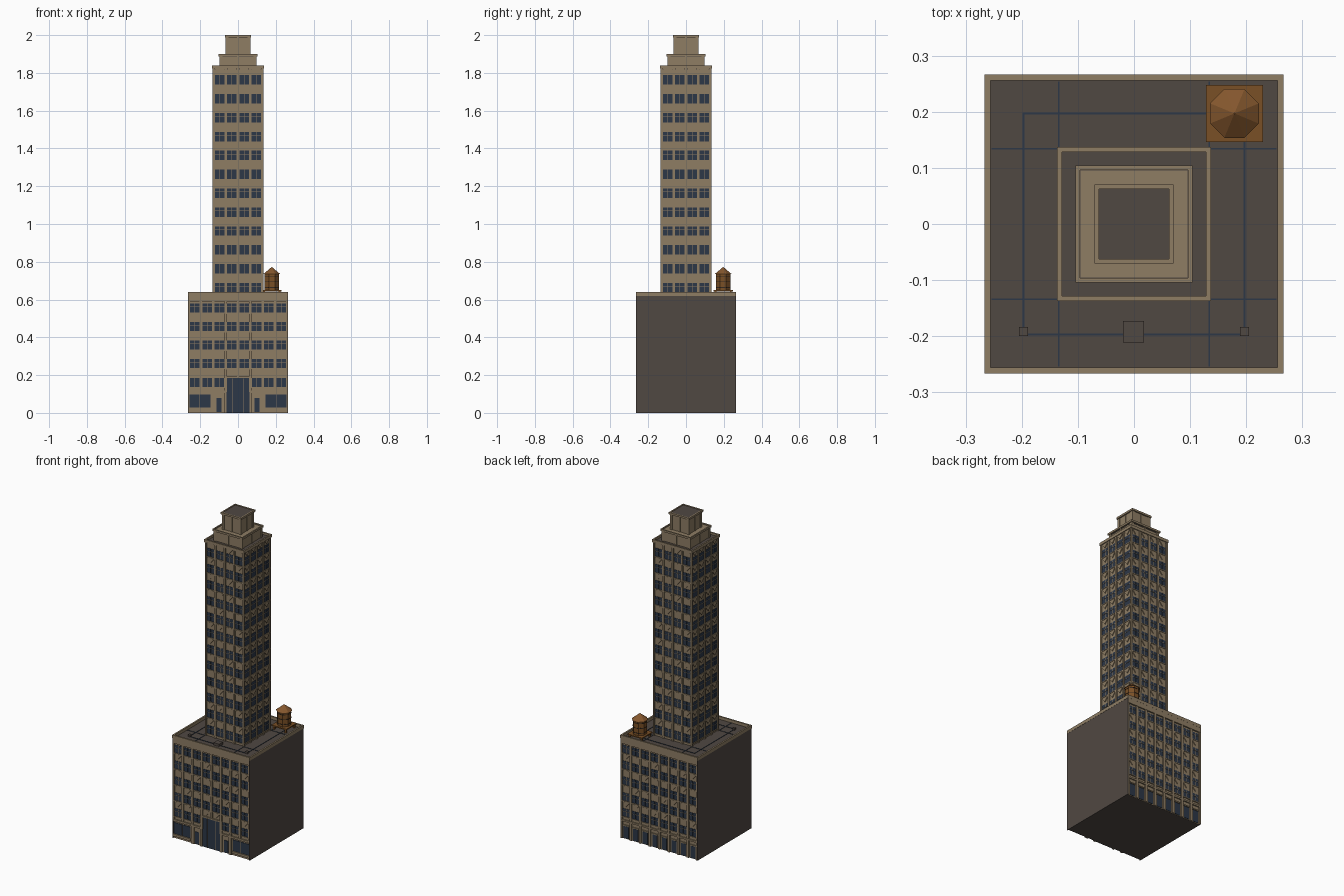
import bpy, bmesh, math
from mathutils import Matrix, Vector

if "Cube" in bpy.data.objects:
    bpy.data.objects.remove(bpy.data.objects["Cube"])


def material(name, rgb):
    m = bpy.data.materials.new(name)
    lin = [((c / 255 + 0.055) / 1.055) ** 2.4 for c in rgb]
    m.diffuse_color = (*lin, 1)
    m.use_nodes = True
    m.node_tree.nodes["Principled BSDF"].inputs["Base Color"].default_value = m.diffuse_color
    return m


STONE = material("tan stone", (142, 125, 100))
DARK = material("dark roofing", (80, 72, 66))
GLASS = material("navy glass", (44, 55, 71))
WOOD = material("brown wood", (122, 80, 38))
SHINGLE = material("light brown wood", (134, 88, 46))
BAND = material("dark iron", (52, 40, 30))


class Part:
    """Collects simple solids into one mesh object."""

    def __init__(self, name, mat):
        self.name, self.mats, self.bm = name, [mat], bmesh.new()

    def box(self, x0, x1, y0, y1, z0, z1, turn=0):
        m = (Matrix.Rotation(turn, 4, 'Z')
             @ Matrix.Translation(((x0 + x1) / 2, (y0 + y1) / 2, (z0 + z1) / 2))
             @ Matrix.Diagonal((x1 - x0, y1 - y0, z1 - z0, 1)))
        bmesh.ops.create_cube(self.bm, size=1, matrix=m)

    def ring(self, outer, inner, z0, z1):
        for k in range(4):
            self.box(-outer, inner, -outer, -inner, z0, z1, k * math.pi / 2)

    def prism(self, pts, y0, y1, turn=0):
        """Extrudes an x/z outline along y."""
        r = Matrix.Rotation(turn, 3, 'Z')
        a = [self.bm.verts.new(r @ Vector((x, y0, z))) for x, z in pts]
        b = [self.bm.verts.new(r @ Vector((x, y1, z))) for x, z in pts]
        self.bm.faces.new(a)
        self.bm.faces.new(b[::-1])
        for i in range(len(pts)):
            j = (i + 1) % len(pts)
            self.bm.faces.new((a[j], a[i], b[i], b[j]))

    def cone(self, x, y, z0, z1, r0, r1, n=8):
        m = Matrix.Translation((x, y, (z0 + z1) / 2)) @ Matrix.Rotation(math.pi / n, 4, 'Z')
        bmesh.ops.create_cone(self.bm, cap_ends=True, segments=n, radius1=r0,
                              radius2=r1, depth=z1 - z0, matrix=m)

    def done(self):
        bmesh.ops.recalc_face_normals(self.bm, faces=self.bm.faces[:])
        me = bpy.data.meshes.new(self.name)
        for m in self.mats:
            me.materials.append(m)
        self.bm.to_mesh(me)
        self.bm.free()
        ob = bpy.data.objects.new(self.name, me)
        bpy.context.collection.objects.link(ob)


def window(glass, trim, x, z, w, h, d, turn):
    """Pair of sashes with a crossbar, a sill and a pointed apron below."""
    for s in (-1, 1):
        c = x + s * w * 0.26
        glass.box(c - w * 0.23, c + w * 0.23, -d - 0.002, -d + 0.004, z, z + h, turn)
    trim.box(x - w / 2, x + w / 2, -d - 0.0035, -d, z + h * 0.62, z + h * 0.66, turn)
    trim.box(x - w / 2, x + w / 2, -d - 0.006, -d, z - 0.005, z, turn)


def apron(trim, x, z, w, d, turn):
    trim.prism([(x - w / 2, z - 0.006), (x + w / 2, z - 0.006), (x, z - 0.036)],
               -d - 0.005, -d, turn)


# Lower block
block = Part("lower_block", STONE)
block.mats.append(DARK)
block.box(-0.262, 0.262, -0.257, 0.257, 0, 0.62)
for f in block.bm.faces:
    f.normal_update()
    f.material_index = 0 if abs(f.normal.y) > 0.5 else 1
block.done()

walls = Part("blank_side_walls", DARK)
for s in (-1, 1):
    walls.box(min(s * 0.261, s * 0.265), max(s * 0.261, s * 0.265), -0.264, 0.264, 0, 0.62)
walls.done()

parapet = Part("lower_parapet", STONE)
parapet.ring(0.266, 0.256, 0.62, 0.64)
for k in (0, math.pi):
    parapet.box(-0.262, 0.262, -0.2655, -0.256, 0.59, 0.622, k)
parapet.done()

# Lower facades, front and back
trim = Part("lower_facade_trim", STONE)
glass = Part("lower_windows", GLASS)
D, P = 0.257, 0.0655
for turn in (0, math.pi):
    front = turn == 0
    for i in range(9):
        x = (i - 4) * P
        z0 = 0.19 if front and i == 4 else 0.11 if front else 0
        hw = 0.0065 if 0 < i < 8 else 0.004
        x = max(-0.258, min(0.258, x))
        out = 0.2655 if i in (3, 5) else 0.264
        trim.box(x - hw, x + hw, -out, -D, z0, 0.592, turn)
    for i in range(8):
        x = (i - 3.5) * P
        for r in range(5):
            if front and r == 0 and i in (3, 4):
                continue
            z = 0.138 + r * 0.0985
            window(glass, trim, x, z, 0.052, 0.048, D, turn)
            if r:
                apron(trim, x, z, 0.052, D, turn)
        if not front:
            glass.box(x - 0.017, x + 0.017, -D - 0.003, -D, 0.004, 0.078, turn)
            trim.box(x - 0.022, x + 0.022, -D - 0.006, -D, 0.08, 0.087, turn)
    if not front:
        trim.box(-0.262, 0.262, -0.2645, -D, 0.108, 0.118, turn)

# Street level at the front
for s in (-1, 1):
    trim.box(s * 0.162 - 0.1, s * 0.162 + 0.1, -0.2645, -D, 0.106, 0.118)
    glass.box(s * 0.202 - 0.056, s * 0.202 + 0.056, -D - 0.003, -D, 0.028, 0.097)
    trim.box(s * 0.202 - 0.059, s * 0.202 + 0.059, -0.264, -D, 0.012, 0.026)
    trim.box(s * 0.202 - 0.001, s * 0.202 + 0.001, -D - 0.005, -D, 0.028, 0.097)
    glass.box(s * 0.101 - 0.014, s * 0.101 + 0.014, -D - 0.003, -D, 0.004, 0.078)
    trim.box(s * 0.128 - 0.01, s * 0.128 + 0.01, -0.264, -D, 0, 0.108)
    trim.box(s * 0.068 - 0.007, s * 0.068 + 0.007, -0.2655, -D, 0, 0.19)
    trim.box(s * 0.03 - 0.001, s * 0.03 + 0.001, -D - 0.005, -D, 0, 0.183)
trim.box(-0.075, 0.075, -0.2655, -D, 0.184, 0.192)
glass.box(-0.061, 0.061, -D - 0.003, -D, 0, 0.184)
trim.done()
glass.done()

# Tower
tower = Part("tower_core", STONE)
tower.box(-0.127, 0.127, -0.127, 0.127, 0.615, 1.824)
tower.done()
trim = Part("tower_trim", STONE)
glass = Part("tower_windows", GLASS)
D, P = 0.127, 0.0645
for k in range(4):
    turn = k * math.pi / 2
    for i in range(5):
        x = (i - 2) * P
        hw = 0.006 if 0 < i < 4 else 0.0045
        trim.box(x - hw, x + hw, -0.134, -D + 0.002, 0.62, 1.826, turn)
    for i in range(4):
        x = (i - 1.5) * P
        for r in range(12):
            z = 0.638 + r * 0.1
            window(glass, trim, x, z, 0.052, 0.05, D, turn)
            if r:
                apron(trim, x, z, 0.052, D, turn)
        apron(trim, x, 1.83, 0.052, D, turn)
trim.ring(0.137, 0.128, 1.822, 1.84)
trim.done()
glass.done()

# Stepped crown with panelled walls
crown = Part("crown_tiers", STONE)
for half, z0, z1 in ((0.099, 1.82, 1.90), (0.065, 1.885, 2.0)):
    crown.box(-half + 0.004, half - 0.004, -half + 0.004, half - 0.004, z0, z1 - 0.006)
    for k in range(4):
        for x, w in ((-half + 0.008, 0.008), (0, 0.004), (half - 0.008, 0.008)):
            crown.box(x - w, x + w, -half, -half + 0.006, z0, z1 - 0.01, k * math.pi / 2)
    crown.ring(half + 0.005, half - 0.003, z1 - 0.012, z1)
crown.done()

# Roof surfaces
roof = Part("roof_surfaces", DARK)
for half, z in ((0.257, 0.622), (0.129, 1.827), (0.097, 1.892), (0.063, 1.997)):
    roof.box(-half, half, -half, half, z - 0.008, z)
roof.box(-0.02, 0.018, -0.211, -0.173, 0.62, 0.637)
for s in (-1, 1):
    roof.box(s * 0.197 - 0.008, s * 0.197 + 0.008, -0.2, -0.184, 0.62, 0.634)
roof.done()

# Thin seams across the lower roof
seams = Part("roof_seams", GLASS)
seams.ring(0.1985, 0.1955, 0.62, 0.6245)
for k in range(4):
    for s in (-1, 1):
        seams.box(s * 0.134 - 0.0015, s * 0.134 + 0.0015, -0.254, -0.134, 0.62, 0.624,
                  k * math.pi / 2)
seams.done()

# Water tank
X, Y = 0.179, 0.197
stand = Part("tank_stand", WOOD)
stand.box(X - 0.051, X + 0.051, Y - 0.051, Y + 0.051, 0.643, 0.65)
for a in (-1, 1):
    for b in (-1, 1):
        cx, cy = X + a * 0.04, Y + b * 0.04
        stand.box(cx - 0.005, cx + 0.005, cy - 0.005, cy + 0.005, 0.62, 0.644)
stand.done()
tank = Part("tank_body", WOOD)
tank.cone(X, Y, 0.65, 0.738, 0.041, 0.041)
tank.done()
hoops = Part("tank_hoops", BAND)
for z in (0.662, 0.692, 0.722):
    hoops.cone(X, Y, z, z + 0.004, 0.0425, 0.0425)
hoops.done()
cap = Part("tank_roof", SHINGLE)
cap.cone(X, Y, 0.736, 0.772, 0.047, 0.001)
cap.done()
